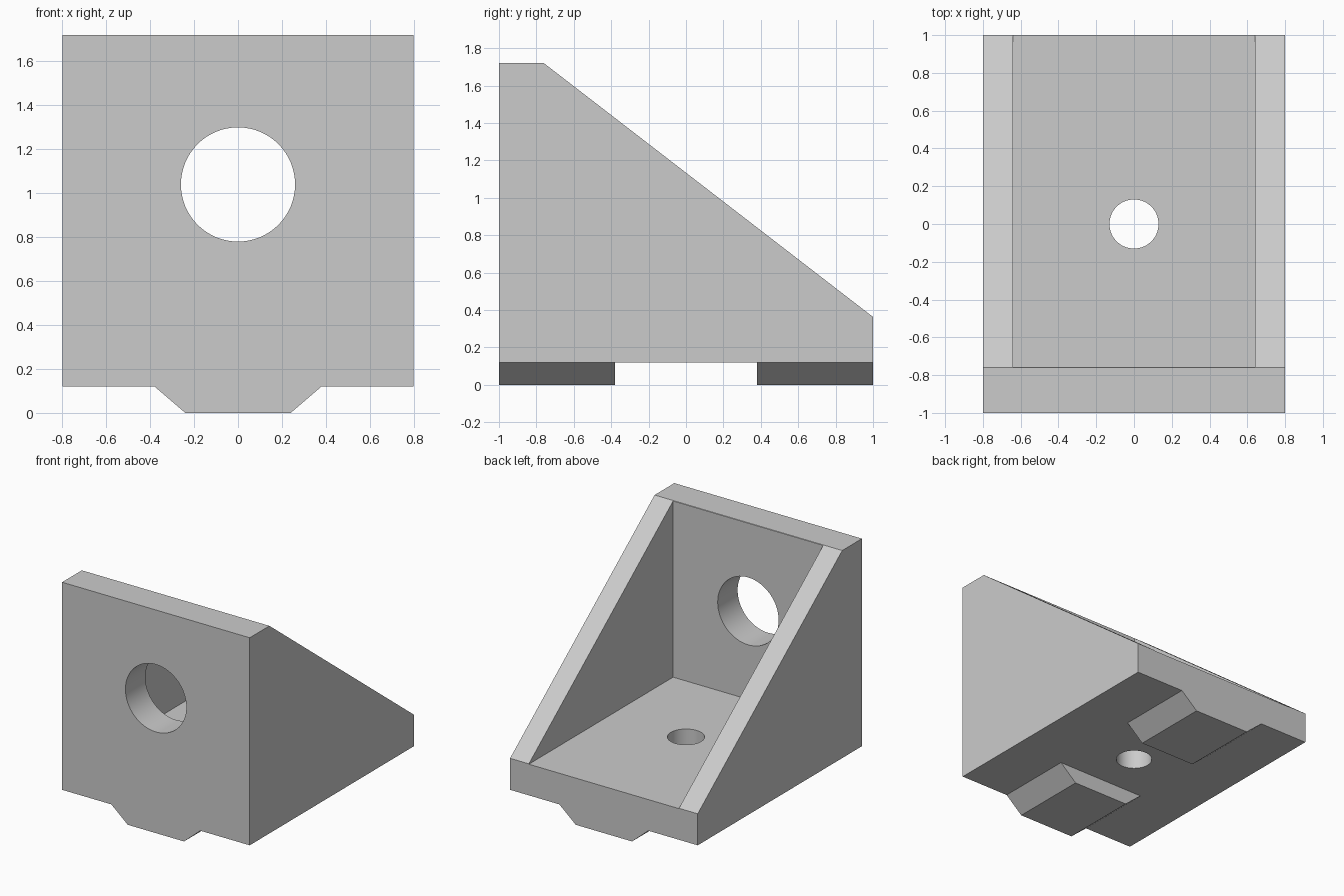
import bpy
import bmesh
import math
from mathutils import Matrix, Vector

default_cube = bpy.data.objects.get("Cube")
if default_cube:
    bpy.data.objects.remove(default_cube, do_unlink=True)

# Single material
GREY = (0.6, 0.6, 0.6, 1)
material = bpy.data.materials.new("light grey")
material.use_nodes = True
material.diffuse_color = GREY
material.node_tree.nodes["Principled BSDF"].inputs["Base Color"].default_value = GREY


def add_object(name, bm):
    bmesh.ops.recalc_face_normals(bm, faces=bm.faces)
    mesh = bpy.data.meshes.new(name)
    bm.to_mesh(mesh)
    bm.free()
    mesh.materials.append(material)
    obj = bpy.data.objects.new(name, mesh)
    bpy.context.collection.objects.link(obj)
    return obj


def prism(name, points, direction):
    """Extrude a closed outline along a vector."""
    bm = bmesh.new()
    face = bm.faces.new([bm.verts.new(p) for p in points])
    extruded = bmesh.ops.extrude_face_region(bm, geom=[face], use_keep_orig=True)
    new_verts = [g for g in extruded["geom"] if isinstance(g, bmesh.types.BMVert)]
    bmesh.ops.translate(bm, verts=new_verts, vec=Vector(direction))
    return add_object(name, bm)


def cylinder(name, radius, depth, matrix):
    bm = bmesh.new()
    bmesh.ops.create_cone(bm, cap_ends=True, segments=64, radius1=radius,
                          radius2=radius, depth=depth, matrix=matrix)
    return add_object(name, bm)


def combine(target, tool, operation):
    """Apply a boolean and discard the tool."""
    tool.hide_render = True
    mod = target.modifiers.new(tool.name, "BOOLEAN")
    mod.operation = operation
    mod.solver = "EXACT"
    mod.object = tool
    bpy.context.view_layer.objects.active = target
    bpy.ops.object.modifier_apply(modifier=mod.name)
    bpy.data.objects.remove(tool, do_unlink=True)


# Bracket body: side outline with sloped gusset edge, extruded across the width
outline = [(-1, 0.12), (1, 0.12), (1, 0.363), (-0.76, 1.72), (-1, 1.72)]
bracket = prism("corner_bracket", [(-0.8, y, z) for y, z in outline], (1.6, 0, 0))

# Locating tabs under the base, front and back
tab_outline = [(-0.38, 0.12), (-0.24, 0), (0.24, 0), (0.38, 0.12),
               (0.38, 0.2), (-0.38, 0.2)]
for name, y in (("front_tab", -1), ("back_tab", 0.38)):
    tab = prism(name, [(x, y, z) for x, z in tab_outline], (0, 0.62, 0))
    combine(bracket, tab, "UNION")

# Pocket between the two gussets
pocket_outline = [(-0.757, 0.36), (1.2, 0.36), (1.2, 2), (-0.757, 2)]
pocket = prism("pocket_cutter", [(-0.64, y, z) for y, z in pocket_outline], (1.28, 0, 0))
combine(bracket, pocket, "DIFFERENCE")

# Large bore through the upright wall, small bore through the base
wall_bore = cylinder("wall_bore_cutter", 0.26, 0.6,
                     Matrix.Translation((0, -0.9, 1.04)) @ Matrix.Rotation(math.pi / 2, 4, "X"))
combine(bracket, wall_bore, "DIFFERENCE")
base_bore = cylinder("base_bore_cutter", 0.13, 0.6, Matrix.Translation((0, 0, 0.25)))
combine(bracket, base_bore, "DIFFERENCE")

# Merge leftover flat seams
bm = bmesh.new()
bm.from_mesh(bracket.data)
bmesh.ops.remove_doubles(bm, verts=bm.verts, dist=0.0001)
bmesh.ops.dissolve_limit(bm, angle_limit=0.005, verts=bm.verts, edges=bm.edges)
bm.to_mesh(bracket.data)
bm.free()

# Smooth bores, crisp edges
bpy.ops.object.select_all(action="DESELECT")
bracket.select_set(True)
bpy.context.view_layer.objects.active = bracket
bpy.ops.object.shade_smooth_by_angle(angle=math.radians(30))
